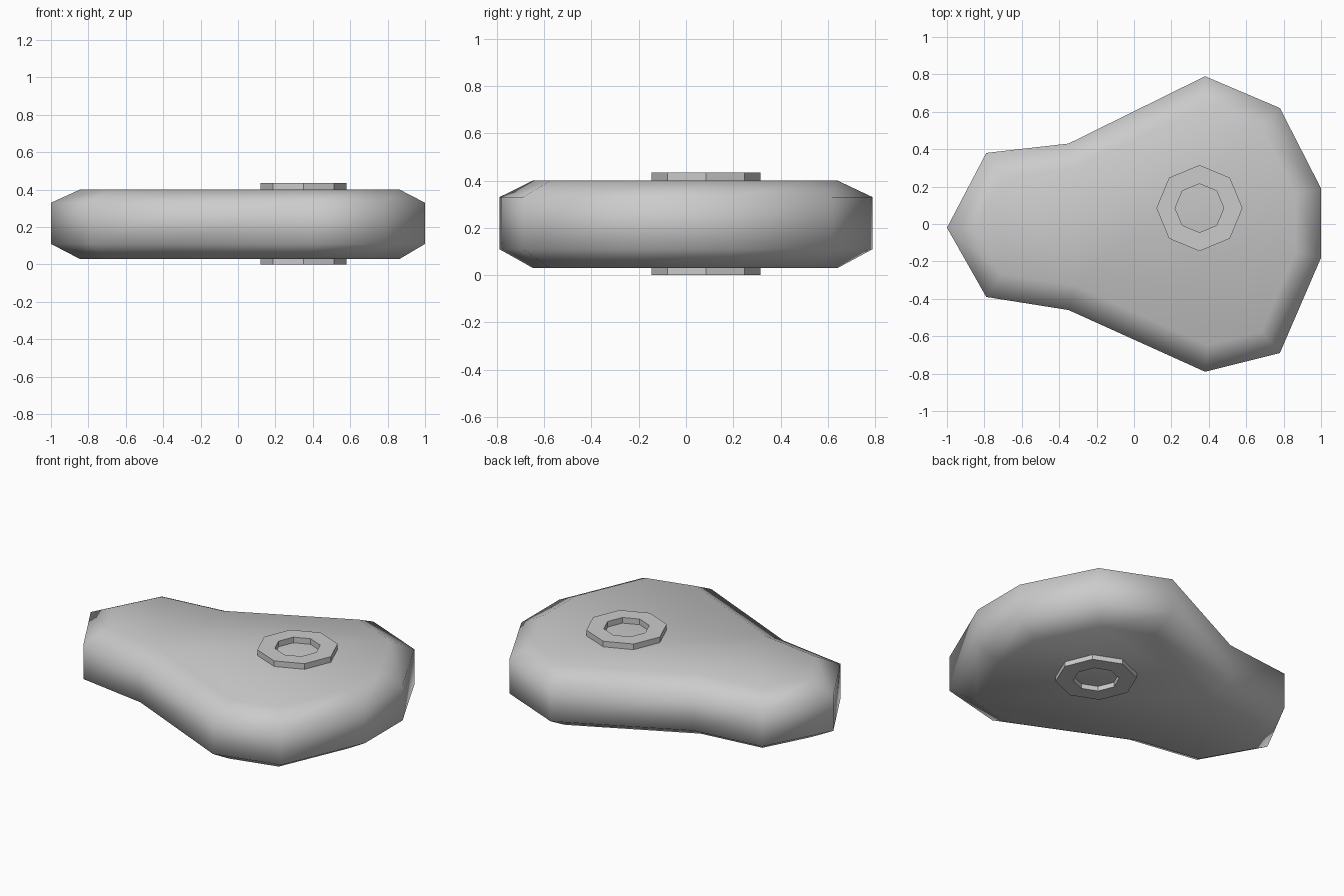
import bpy, bmesh, math
from mathutils import Vector

cube = bpy.data.objects.get("Cube")
if cube:
    bpy.data.objects.remove(cube, do_unlink=True)

grey = bpy.data.materials.new("plain grey")
grey.use_nodes = True
grey.diffuse_color = (0.6, 0.6, 0.6, 1)
grey.node_tree.nodes["Principled BSDF"].inputs["Base Color"].default_value = grey.diffuse_color


def loft(name, loops, closed=False):
    """Skin a stack of equal loops; cap the ends, or join last to first."""
    bm = bmesh.new()
    rings = [[bm.verts.new(p) for p in loop] for loop in loops]
    n = len(rings[0])
    pairs = list(zip(rings, rings[1:]))
    if closed:
        pairs.append((rings[-1], rings[0]))
    else:
        bm.faces.new(rings[0])
        bm.faces.new(rings[-1])
    for a, b in pairs:
        for i in range(n):
            j = (i + 1) % n
            bm.faces.new((a[i], a[j], b[j], b[i]))
    bmesh.ops.recalc_face_normals(bm, faces=bm.faces)
    mesh = bpy.data.meshes.new(name)
    bm.to_mesh(mesh)
    bm.free()
    mesh.materials.append(grey)
    obj = bpy.data.objects.new(name, mesh)
    bpy.context.collection.objects.link(obj)
    return obj


def inset(points, d):
    """Move a counter-clockwise outline inward by d, with mitred corners."""
    out = []
    for i, p in enumerate(points):
        a = (p - points[i - 1]).normalized()
        b = (points[(i + 1) % len(points)] - p).normalized()
        na, nb = Vector((-a.y, a.x)), Vector((-b.y, b.x))
        out.append(p + (na + nb) * d / (1 + na.dot(nb)))
    return out


# Pear-shaped body with bevelled rims
outline = [Vector(p) for p in (
    (-1, -0.02), (-0.79, -0.39), (-0.35, -0.46), (0.38, -0.79), (0.78, -0.69),
    (1, -0.18), (1, 0.19), (0.78, 0.62), (0.38, 0.79), (-0.35, 0.43), (-0.79, 0.38))]
rim = inset(outline, 0.135)
levels = ((0.03, rim), (0.11, outline), (0.33, outline), (0.40, rim))
body = loft("body", [[(p.x, p.y, z) for p in pts] for z, pts in levels])

bpy.ops.object.select_all(action='DESELECT')
body.select_set(True)
bpy.context.view_layer.objects.active = body
bpy.ops.object.shade_smooth_by_angle(angle=math.radians(70))


# Octagonal collars above and below
def octagon(r, z):
    return [(0.35 + r * math.cos(k * math.pi / 4),
             0.085 + r * math.sin(k * math.pi / 4), z) for k in range(8)]


for name, low, high in (("top_collar", 0.40, 0.435), ("bottom_collar", 0, 0.03)):
    loft(name, [octagon(r, z) for r, z in
                ((0.23, low), (0.23, high), (0.13, high), (0.13, low))], closed=True)
